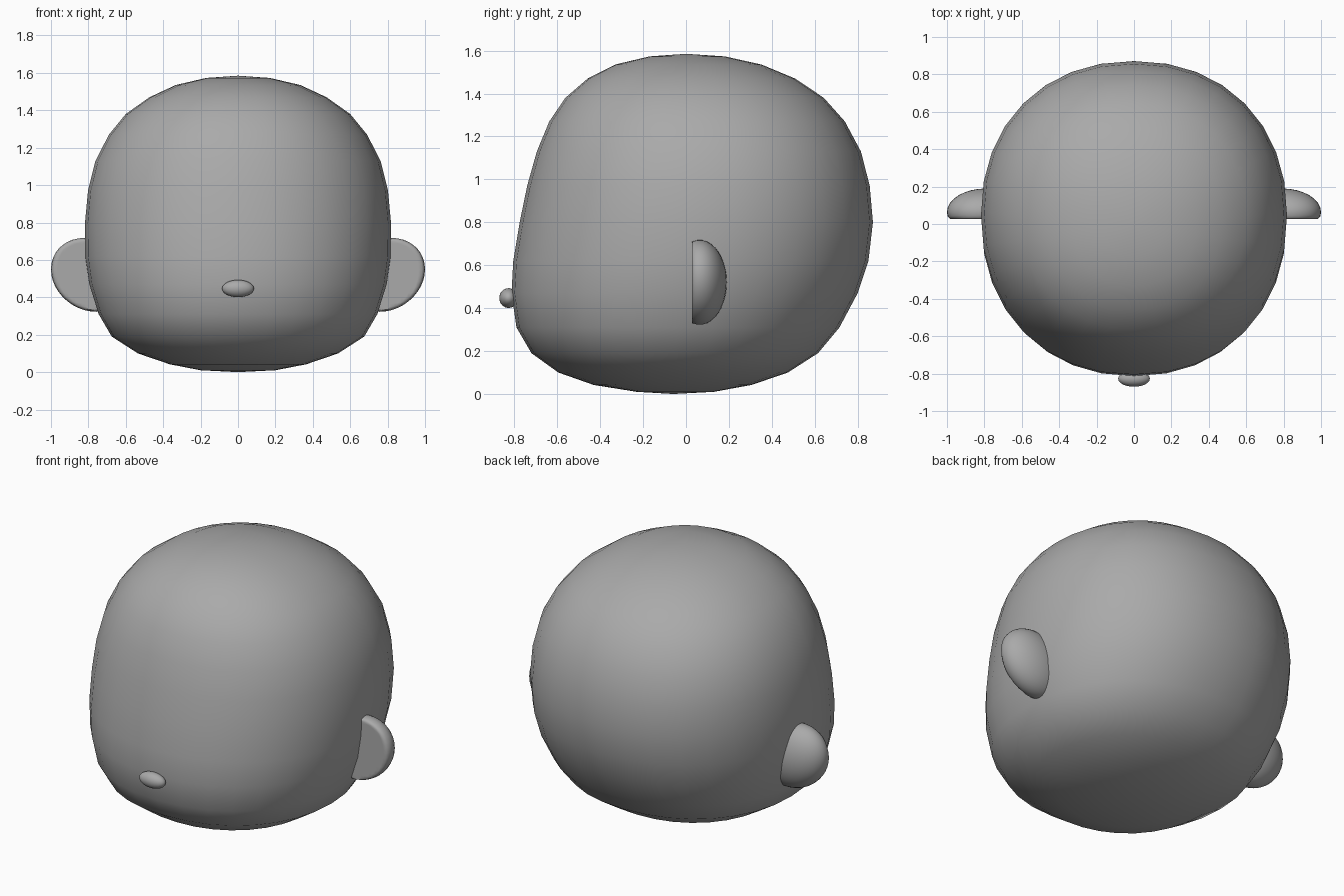
import bpy, bmesh, math

if "Cube" in bpy.data.objects:
    bpy.data.objects.remove(bpy.data.objects["Cube"])

grey = bpy.data.materials.new("mid grey")
grey.diffuse_color = (0.4, 0.4, 0.4, 1)
grey.use_nodes = True
grey.node_tree.nodes["Principled BSDF"].inputs["Base Color"].default_value = grey.diffuse_color


def finish(name, bm):
    bmesh.ops.recalc_face_normals(bm, faces=bm.faces[:])
    mesh = bpy.data.meshes.new(name)
    bm.to_mesh(mesh)
    bm.free()
    mesh.materials.append(grey)
    ob = bpy.data.objects.new(name, mesh)
    bpy.context.collection.objects.link(ob)
    bpy.ops.object.select_all(action='DESELECT')
    ob.select_set(True)
    bpy.context.view_layer.objects.active = ob
    bpy.ops.object.shade_smooth_by_angle(angle=math.radians(60))
    return ob


# Head: stacked rounded rings (height, half width, front y, back y)
RINGS = [
    (0.010, 0.20, -0.23, 0.13), (0.042, 0.365, -0.43, 0.305),
    (0.10, 0.535, -0.595, 0.475), (0.19, 0.675, -0.72, 0.615),
    (0.31, 0.745, -0.79, 0.715), (0.47, 0.795, -0.813, 0.80),
    (0.62, 0.816, -0.805, 0.85), (0.80, 0.818, -0.775, 0.871),
    (0.97, 0.802, -0.74, 0.856), (1.13, 0.762, -0.695, 0.815),
    (1.27, 0.69, -0.637, 0.74), (1.38, 0.60, -0.562, 0.642),
    (1.47, 0.473, -0.458, 0.508), (1.535, 0.333, -0.33, 0.352),
    (1.573, 0.17, -0.17, 0.18),
]
SEGMENTS = 32
POWER = 2 / 2.15


def rounded(v):
    return math.copysign(abs(v) ** POWER, v)


bm = bmesh.new()
loops = []
for z, half, front, back in RINGS:
    loop = []
    for i in range(SEGMENTS):
        a = 2 * math.pi * i / SEGMENTS
        x = half * rounded(math.cos(a))
        y = (front + back) / 2 + (back - front) / 2 * rounded(math.sin(a))
        loop.append(bm.verts.new((x, y, z)))
    loops.append(loop)
bottom = bm.verts.new((0, -0.06, 0))
top = bm.verts.new((0, 0, 1.585))
for i in range(SEGMENTS):
    j = (i + 1) % SEGMENTS
    for low, high in zip(loops, loops[1:]):
        bm.faces.new((low[i], low[j], high[j], high[i]))
    bm.faces.new((bottom, loops[0][j], loops[0][i]))
    bm.faces.new((top, loops[-1][i], loops[-1][j]))
finish("head", bm)

# Ears: domes with a flat front, leaning slightly upward at the outside
for side, name in ((1, "right_ear"), (-1, "left_ear")):
    bm = bmesh.new()
    bmesh.ops.create_uvsphere(bm, u_segments=32, v_segments=20, radius=1)
    for v in bm.verts:
        x, y, z = v.co
        v.co = (side * (0.79 + 0.21 * x),
                0.064 + max(0.126 * y, -0.037),
                0.52 + 0.195 * z + 0.03 * x)
    finish(name, bm)

# Nose: small wide ellipsoid
bm = bmesh.new()
bmesh.ops.create_uvsphere(bm, u_segments=24, v_segments=16, radius=1)
for v in bm.verts:
    x, y, z = v.co
    v.co = (0.085 * x, -0.827 + 0.043 * y, 0.447 + 0.046 * z)
finish("nose", bm)
